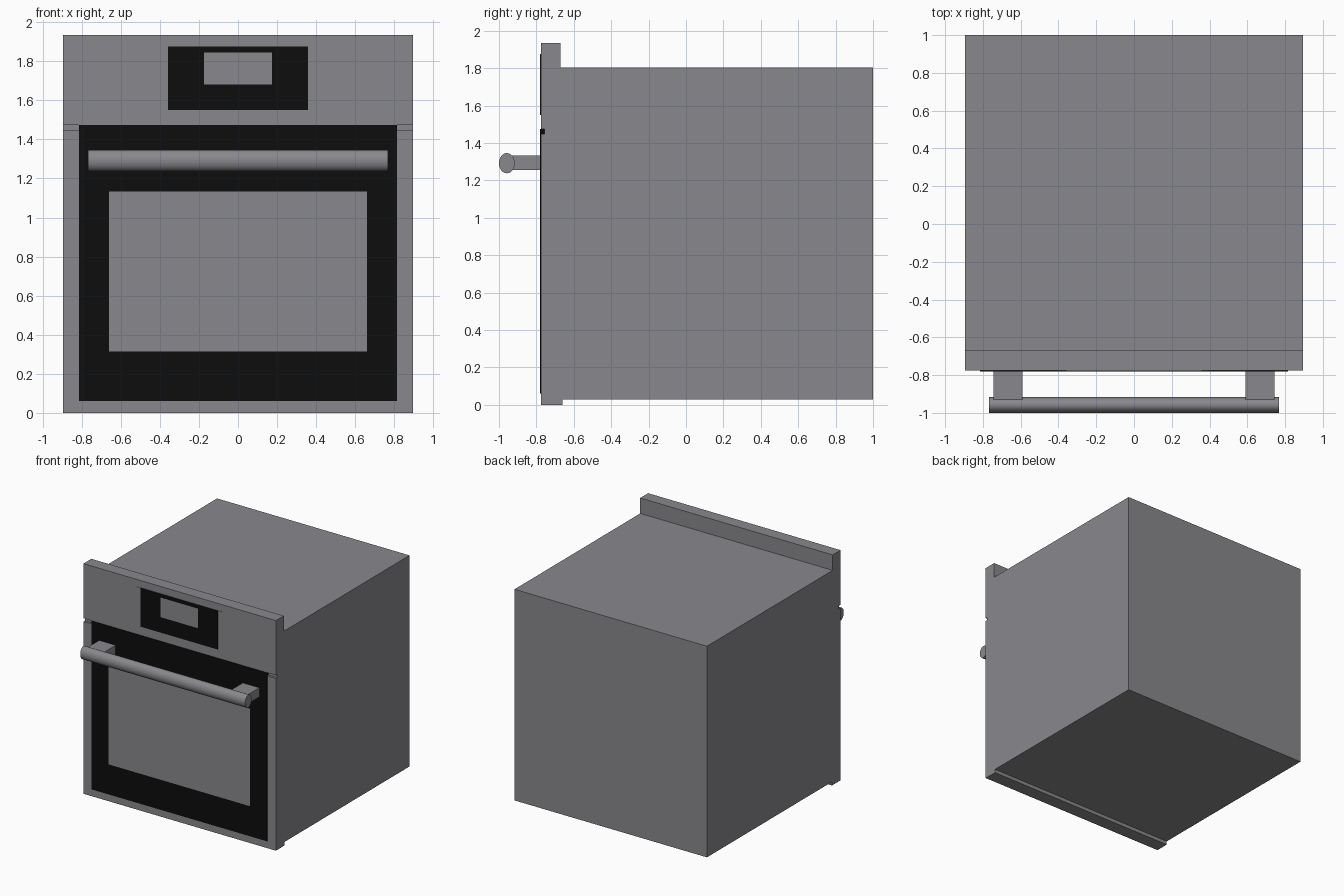
import bpy, bmesh, math

if "Cube" in bpy.data.objects:
    bpy.data.objects.remove(bpy.data.objects["Cube"])


def material(name, rgb):
    m = bpy.data.materials.new(name)
    m.diffuse_color = (*rgb, 1)
    m.use_nodes = True
    m.node_tree.nodes["Principled BSDF"].inputs["Base Color"].default_value = m.diffuse_color
    return m


STEEL = material("steel_grey", (0.25, 0.245, 0.262))
BLACK = material("black_glass", (0.004, 0.004, 0.004))


def finish(name, bm, *mats):
    bmesh.ops.recalc_face_normals(bm, faces=bm.faces)
    me = bpy.data.meshes.new(name)
    bm.to_mesh(me)
    bm.free()
    for m in mats:
        me.materials.append(m)
    ob = bpy.data.objects.new(name, me)
    bpy.context.collection.objects.link(ob)
    return ob


def extrude_x(name, profile, x0, x1, mat):
    """Extrude a (y, z) side profile along x."""
    bm = bmesh.new()
    face = bm.faces.new([bm.verts.new((x0, y, z)) for y, z in profile])
    new = bmesh.ops.extrude_face_region(bm, geom=[face])["geom"]
    bmesh.ops.translate(bm, vec=(x1 - x0, 0, 0),
                        verts=[v for v in new if isinstance(v, bmesh.types.BMVert)])
    return finish(name, bm, mat)


def box(name, x0, x1, y0, y1, z0, z1, mat):
    return extrude_x(name, [(y0, z0), (y1, z0), (y1, z1), (y0, z1)], x0, x1, mat)


def glass_plate(name, half, z0, z1, in_half, in_z0, in_z1, y0, y1):
    """Black plate whose front has an inset steel-coloured pane."""
    bm = bmesh.new()
    ring = lambda h, a, b, y: [bm.verts.new(p) for p in
                               ((-h, y, a), (h, y, a), (h, y, b), (-h, y, b))]
    back, front = ring(half, z0, z1, y1), ring(half, z0, z1, y0)
    pane = ring(in_half, in_z0, in_z1, y0)
    bm.faces.new(back)
    for i in range(4):
        j = (i + 1) % 4
        bm.faces.new((back[i], back[j], front[j], front[i]))
        bm.faces.new((front[i], front[j], pane[j], pane[i]))
    bm.faces.new(pane).material_index = 1
    return finish(name, bm, BLACK, STEEL)


# Oven body: side profile with raised fascia, bottom lip and door gap
F = -0.775
extrude_x("oven_body", [
    (F, 0), (-0.66, 0), (-0.66, 0.03), (1, 0.03), (1, 1.805), (-0.67, 1.805),
    (-0.67, 1.935), (F, 1.935), (F, 1.475), (-0.757, 1.475), (-0.757, 1.448),
    (F, 1.448)], -0.895, 0.895, STEEL)

# Door glass with window, and its black top edge inside the gap
glass_plate("door_glass", 0.815, 0.06, 1.475, 0.66, 0.313, 1.133, F - 0.006, F)
box("door_top_edge", -0.815, 0.815, F, -0.757, 1.449, 1.474, BLACK)

# Control display on a thin steel backing
box("display_backing", -0.40, 0.40, F - 0.003, F, 1.55, 1.875, STEEL)
glass_plate("control_display", 0.358, 1.55, 1.875, 0.175, 1.68, 1.845, F - 0.006, F)

# Handle: oval bar on two brackets
bar = [(-0.958 + 0.042 * math.cos(2 * math.pi * i / 32),
        1.292 + 0.054 * math.sin(2 * math.pi * i / 32)) for i in range(32)]
handle = extrude_x("handle_bar", bar, -0.767, 0.767, STEEL)
bpy.context.view_layer.objects.active = handle
handle.select_set(True)
bpy.ops.object.shade_smooth_by_angle(angle=math.radians(40))
for side, x in (("left", -0.668), ("right", 0.668)):
    box(side + "_handle_bracket", x - 0.077, x + 0.077, -0.94, F, 1.255, 1.332, STEEL)
